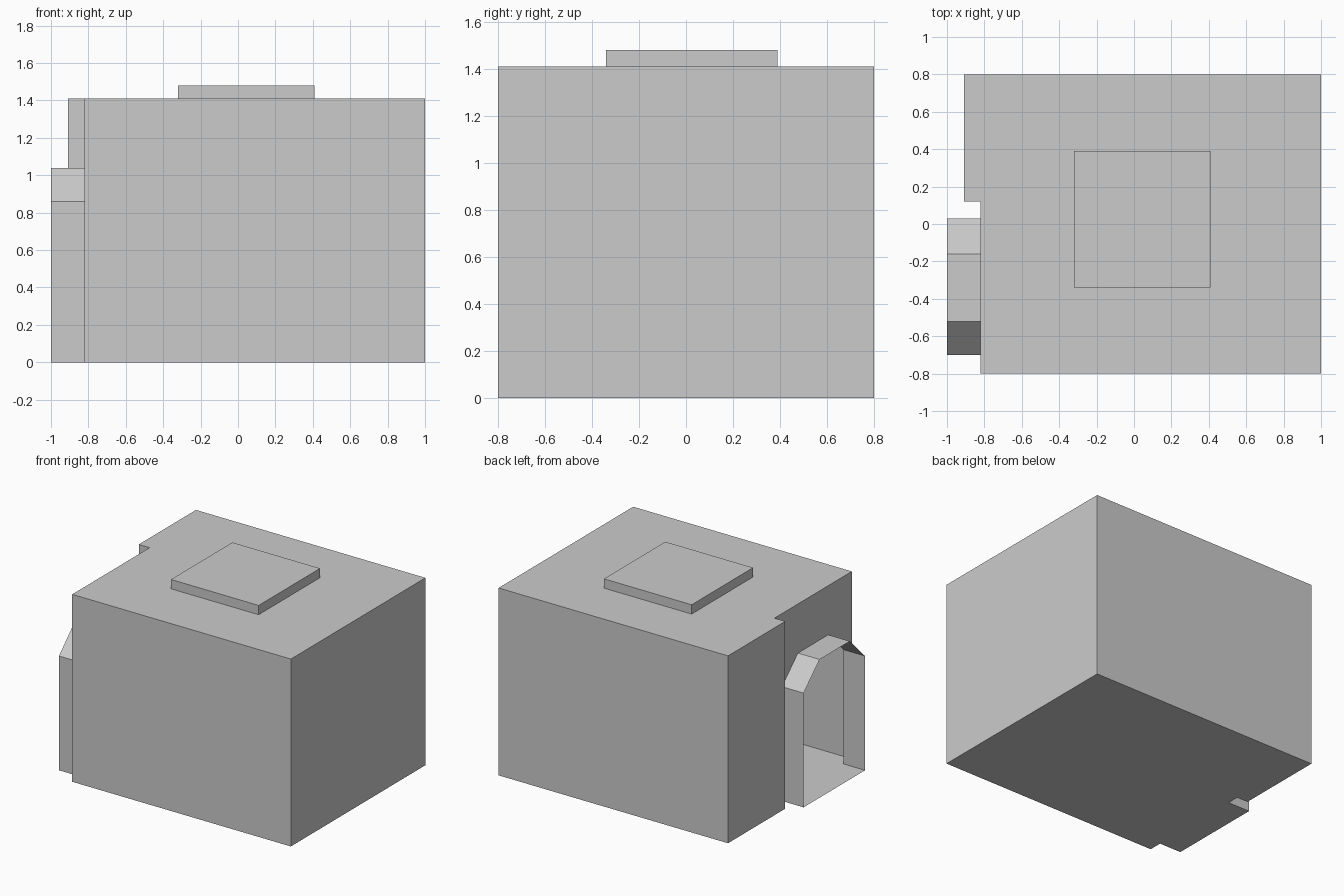
import bpy
import bmesh

cube = bpy.data.objects.get("Cube")
if cube:
    bpy.data.objects.remove(cube, do_unlink=True)

grey = bpy.data.materials.new("plain_grey")
grey.use_nodes = True
colour = (0.6, 0.6, 0.6, 1)
grey.diffuse_color = colour
grey.node_tree.nodes["Principled BSDF"].inputs["Base Color"].default_value = colour

TOP = 1.41
WALL_X, PORCH_X, STEP_X = -0.82, -1.0, -0.91
FRONT, BACK, STEP_Y = -0.8, 0.8, 0.12


def shell(name, polygons):
    """Make one welded thin shell from a list of polygons."""
    bm = bmesh.new()
    for points in polygons:
        bm.faces.new([bm.verts.new(p) for p in points])
    bmesh.ops.remove_doubles(bm, verts=bm.verts[:], dist=0.0005)
    bmesh.ops.recalc_face_normals(bm, faces=bm.faces[:])
    mesh = bpy.data.meshes.new(name)
    bm.to_mesh(mesh)
    bm.free()
    mesh.materials.append(grey)
    obj = bpy.data.objects.new(name, mesh)
    bpy.context.collection.objects.link(obj)
    return obj


def walls(path, z0, z1):
    """Upright quads along a path of (x, y) points."""
    return [[(*a, z0), (*b, z0), (*b, z1), (*a, z1)]
            for a, b in zip(path, path[1:])]


def flat(path, z):
    return [(x, y, z) for x, y in path]


# Hollow house: plain walls, flat roof and a stepped side
outline = [(WALL_X, FRONT), (1, FRONT), (1, BACK), (STEP_X, BACK),
           (STEP_X, STEP_Y), (WALL_X, STEP_Y)]
# Doorway profile with chamfered top corners, as (y, z)
arch = [(-0.7, 0), (-0.7, 0.86), (-0.52, 1.04),
        (-0.16, 1.04), (0.03, 0.86), (0.03, 0)]
door_ys = (arch[-1][0], arch[0][0])
door_wall = [(STEP_Y, 0), (STEP_Y, TOP), (FRONT, TOP), (FRONT, 0)] + arch
floor = outline + [(WALL_X, y) for y in door_ys]
shell("house_body", walls(outline, 0, TOP) + [
    flat(outline, TOP),
    flat(floor, 0),
    [(WALL_X, y, z) for y, z in door_wall],
])

# Open porch tunnel leading out of the doorway, with its own floor
porch_path = arch + arch[:1]
shell("door_porch", [
    [(WALL_X, *a), (PORCH_X, *a), (PORCH_X, *b), (WALL_X, *b)]
    for a, b in zip(porch_path, porch_path[1:])
])

# Low square hatch on the roof
hatch = [(-0.32, -0.34), (0.41, -0.34), (0.41, 0.39), (-0.32, 0.39)]
shell("roof_hatch", walls(hatch + hatch[:1], TOP, 1.48) + [flat(hatch, 1.48)])
